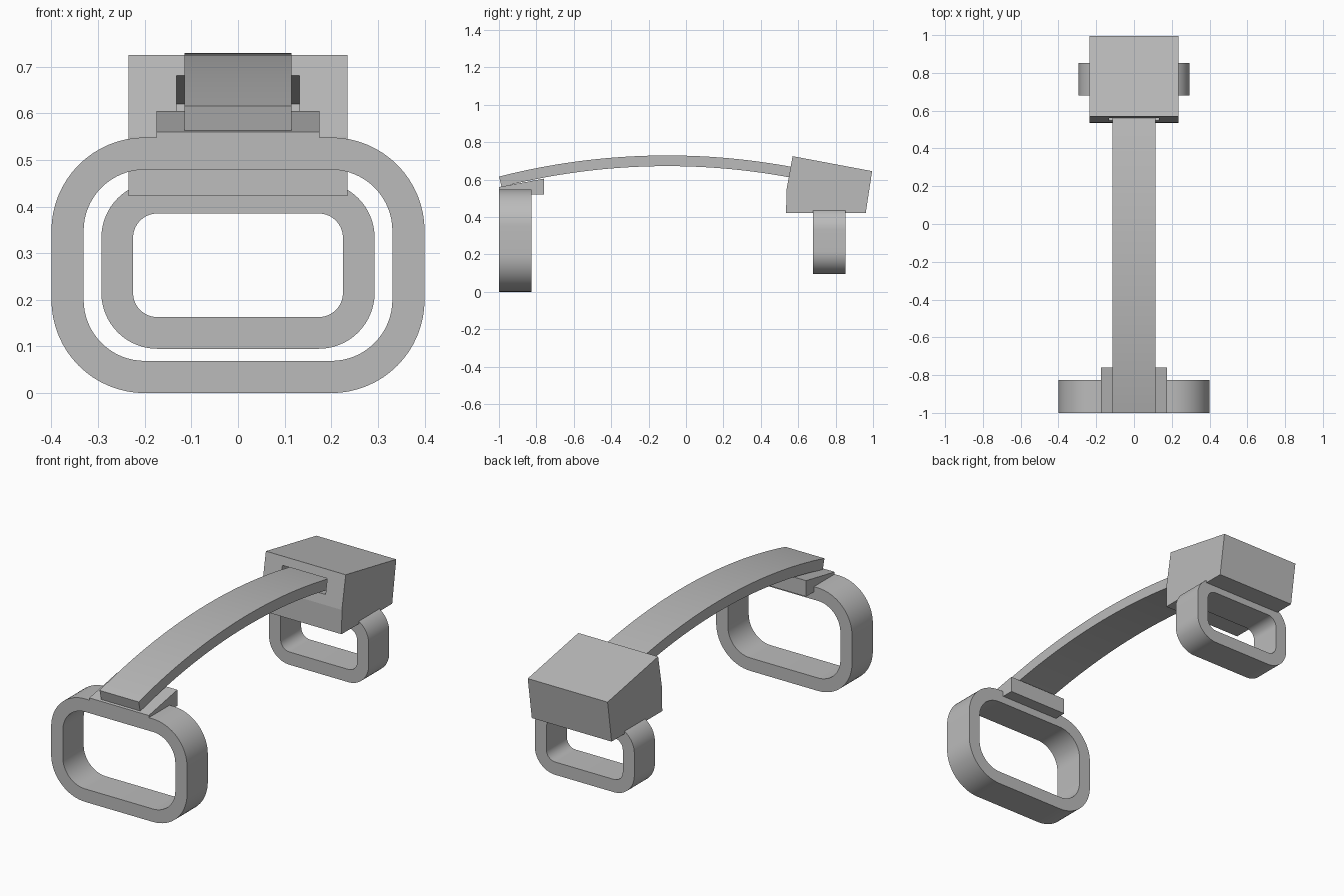
import bpy
import bmesh
from math import sin, cos, pi, radians, asin

if "Cube" in bpy.data.objects:
    bpy.data.objects.remove(bpy.data.objects["Cube"], do_unlink=True)

grey = bpy.data.materials.new("plain grey")
grey.use_nodes = True
colour = (0.5, 0.5, 0.5, 1)
grey.diffuse_color = colour
grey.node_tree.nodes["Principled BSDF"].inputs["Base Color"].default_value = colour


def finish(name, bm, smooth=False):
    bmesh.ops.recalc_face_normals(bm, faces=bm.faces)
    mesh = bpy.data.meshes.new(name)
    bm.to_mesh(mesh)
    bm.free()
    mesh.materials.append(grey)
    obj = bpy.data.objects.new(name, mesh)
    bpy.context.collection.objects.link(obj)
    bpy.ops.object.select_all(action='DESELECT')
    obj.select_set(True)
    bpy.context.view_layer.objects.active = obj
    if smooth:
        bpy.ops.object.shade_smooth_by_angle(angle=radians(30))
    return obj


def side_profile(name, points, half_width):
    """Extrude a (y, z) outline symmetrically across x."""
    bm = bmesh.new()
    face = bm.faces.new([bm.verts.new((-half_width, y, z)) for y, z in points])
    new = bmesh.ops.extrude_face_region(bm, geom=[face])["geom"]
    verts = [v for v in new if isinstance(v, bmesh.types.BMVert)]
    bmesh.ops.translate(bm, verts=verts, vec=(2 * half_width, 0, 0))
    return finish(name, bm)


def rounded_outline(half_x, z0, z1, radius, steps=16):
    centres = [(half_x - radius, z1 - radius), (radius - half_x, z1 - radius),
               (radius - half_x, z0 + radius), (half_x - radius, z0 + radius)]
    return [(cx + radius * cos(a), cz + radius * sin(a))
            for q, (cx, cz) in enumerate(centres)
            for a in [(q + i / steps) * pi / 2 for i in range(steps + 1)]]


def ring(name, half_x, z0, z1, radius, wall, y0, y1):
    """Rounded rectangular loop with constant wall thickness."""
    outer = rounded_outline(half_x, z0, z1, radius)
    inner = rounded_outline(half_x - wall, z0 + wall, z1 - wall, radius - wall)
    bm = bmesh.new()
    loops = [[bm.verts.new((x, y, z)) for x, z in outline]
             for outline, y in ((outer, y0), (outer, y1), (inner, y1), (inner, y0))]
    n = len(outer)
    for k in range(4):
        a, b = loops[k], loops[(k + 1) % 4]
        for i in range(n):
            j = (i + 1) % n
            bm.faces.new((a[i], a[j], b[j], b[i]))
    return finish(name, bm, smooth=True)


# Two finger loops
ring("front_loop", 0.40, 0.0, 0.548, 0.20, 0.069, -1.0, -0.825)
ring("rear_loop", 0.293, 0.095, 0.453, 0.12, 0.068, 0.68, 0.853)

# Wedge seat joining the front loop to the band
side_profile("band_seat", [(-1, 0.548), (-1, 0.56), (-0.76, 0.605),
                           (-0.76, 0.52), (-0.825, 0.52), (-0.825, 0.548)], 0.175)

# Arched band, a slice of a large ring
radius, thick, mid, top = 3.64, 0.057, -0.10, 0.729
half_angle = asin(0.90 / radius)
angles = [half_angle * (i / 20 - 1) for i in range(41)]
arc = [[(mid + r * sin(a), top - radius + r * cos(a)) for a in angles]
       for r in (radius, radius - thick)]
band = side_profile("arched_band", arc[0] + arc[1][::-1], 0.115)
bpy.ops.object.shade_smooth_by_angle(angle=radians(30))

# Tilted rear housing with flat underside
housing = side_profile("rear_housing", [(0.57, 0.725), (0.995, 0.645), (0.961, 0.422),
                                        (0.535, 0.422), (0.538, 0.55)], 0.235)

# Slot in the housing that receives the band
slot = side_profile("slot_cutter", [(0.50, 0.692), (0.89, 0.62),
                                    (0.875, 0.54), (0.49, 0.612)], 0.132)
slot.hide_render = True
cut = housing.modifiers.new("slot", 'BOOLEAN')
cut.operation = 'DIFFERENCE'
cut.solver = 'EXACT'
cut.object = slot
bpy.ops.object.select_all(action='DESELECT')
housing.select_set(True)
bpy.context.view_layer.objects.active = housing
bpy.ops.object.modifier_apply(modifier=cut.name)
bpy.data.objects.remove(slot, do_unlink=True)
